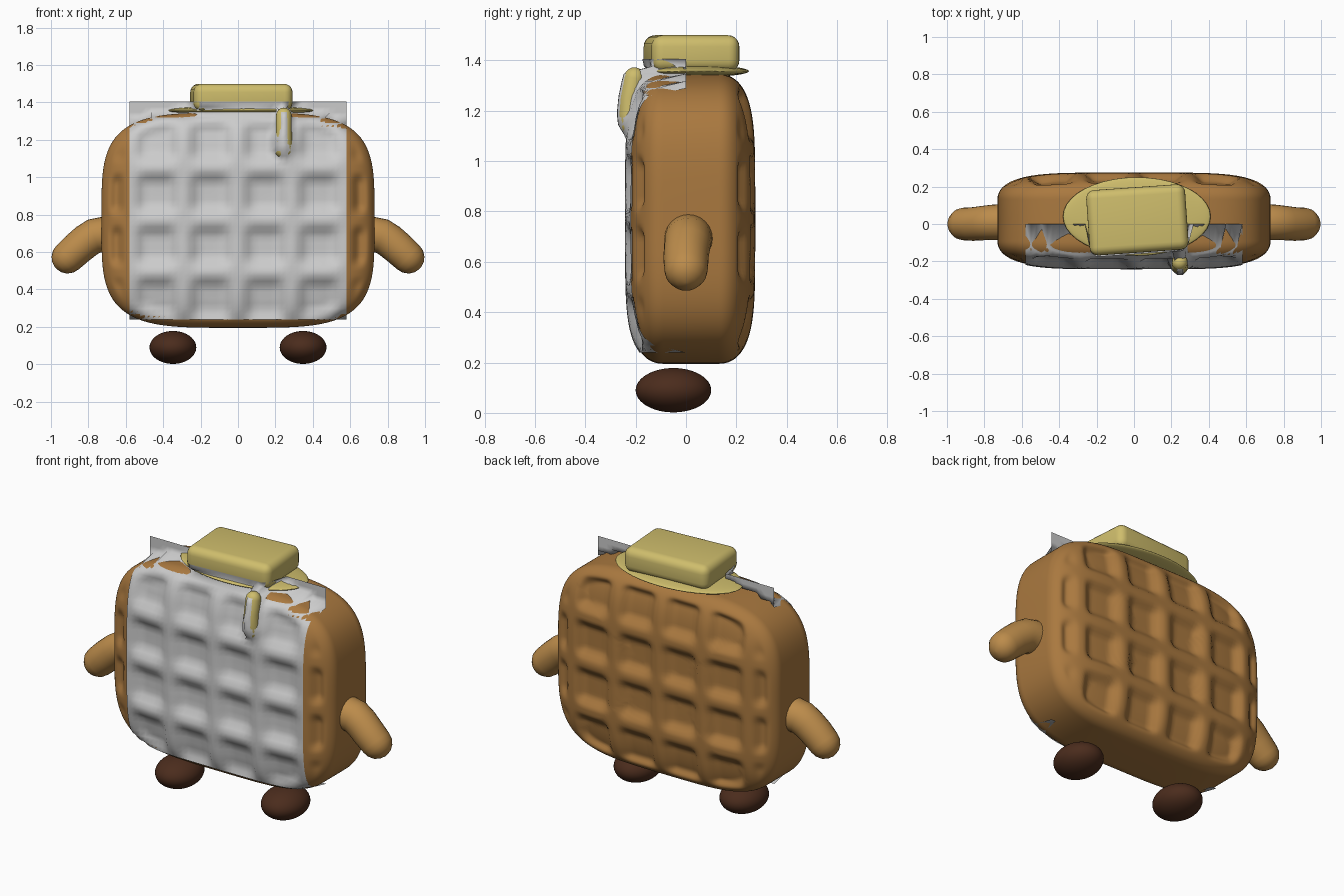
import bpy, bmesh, math
from mathutils import Vector, Matrix
from mathutils.bvhtree import BVHTree

if "Cube" in bpy.data.objects:
    bpy.data.objects.remove(bpy.data.objects["Cube"])


def material(name, col):
    m = bpy.data.materials.new(name)
    m.diffuse_color = (*col, 1)
    m.use_nodes = True
    m.node_tree.nodes["Principled BSDF"].inputs["Base Color"].default_value = m.diffuse_color
    return m


WAFFLE = material("waffle_brown", (0.40, 0.19, 0.05))
LIMB = material("limb_tan", (0.50, 0.26, 0.07))
BUTTER = material("butter_yellow", (0.62, 0.51, 0.15))
SHOE = material("shoe_brown", (0.07, 0.025, 0.012))


def finish(bm, name, mat=None, recalc=True):
    if recalc:
        bmesh.ops.recalc_face_normals(bm, faces=bm.faces[:])
    me = bpy.data.meshes.new(name)
    bm.to_mesh(me)
    bm.free()
    for p in me.polygons:
        p.use_smooth = True
    if mat:
        me.materials.append(mat)
    ob = bpy.data.objects.new(name, me)
    bpy.context.collection.objects.link(ob)
    return ob


def smoothstep(a, b, x):
    t = max(0.0, min(1.0, (x - a) / (b - a)))
    return t * t * (3 - 2 * t)


def ellipsoid(name, center, radii, mat):
    bm = bmesh.new()
    mtx = Matrix.Translation(center) @ Matrix.Diagonal((*radii, 1))
    bmesh.ops.create_uvsphere(bm, u_segments=40, v_segments=24, radius=1, matrix=mtx)
    return finish(bm, name, mat)


def tube(name, points, radii, ref, mat, seg=24):
    """Round tube along a path with hemispherical ends."""
    pts = [Vector(p) for p in points]
    d0, d1 = (pts[1] - pts[0]).normalized(), (pts[-1] - pts[-2]).normalized()
    rings = []
    angles = [math.radians(a) for a in (85, 65, 45, 22)]
    for a in angles:
        rings.append((pts[0] - d0 * radii[0] * math.sin(a), d0, radii[0] * math.cos(a)))
    for i, p in enumerate(pts):
        t = (pts[min(i + 1, len(pts) - 1)] - pts[max(i - 1, 0)]).normalized()
        rings.append((p, t, radii[i]))
    for a in reversed(angles):
        rings.append((pts[-1] + d1 * radii[-1] * math.sin(a), d1, radii[-1] * math.cos(a)))
    bm = bmesh.new()
    loops = []
    side = Vector(ref)
    for p, t, r in rings:
        up = side.cross(t)
        loops.append([bm.verts.new(p + r * (side * math.cos(k * math.tau / seg) + up * math.sin(k * math.tau / seg)))
                      for k in range(seg)])
    for a, b in zip(loops, loops[1:]):
        for k in range(seg):
            bm.faces.new((a[k], a[(k + 1) % seg], b[(k + 1) % seg], b[k]))
    bm.faces.new(loops[0])
    bm.faces.new(loops[-1])
    return finish(bm, name, mat)


# Waffle body: two dimpled superellipse faces joined by a smooth side band
HX, HZ, CZ, CY, N = 0.73, 0.575, 0.77, 0.02, 96


def ridge_distance(v, step):
    return abs(v - step * round(v / step))


def face_grid(bm, sign):
    grid = []
    for i in range(N + 1):
        row = []
        for j in range(N + 1):
            u, v = 2 * i / N - 1, 2 * j / N - 1
            t = max(abs(u), abs(v))
            r = math.sin(t * math.pi / 2)
            norm = (u ** 4 + v ** 4) ** 0.25 or 1
            x, z = HX * u * r / norm, HZ * v * r / norm
            depth = 0.11 + 0.145 * max(0, 1 - r ** 5) ** 0.45
            pocket = smoothstep(0.015, 0.085, ridge_distance(x, 0.29)) * \
                smoothstep(0.015, 0.085, ridge_distance(z, 0.28))
            depth -= 0.042 * pocket * (1 - smoothstep(0.86, 0.96, r))
            row.append(bm.verts.new((x, CY + sign * depth, CZ + z)))
        grid.append(row)
    for i in range(N):
        for j in range(N):
            bm.faces.new((grid[i][j], grid[i + 1][j], grid[i + 1][j + 1], grid[i][j + 1]))
    return ([grid[i][0] for i in range(N)] + [grid[N][j] for j in range(N)] +
            [grid[i][N] for i in range(N, 0, -1)] + [grid[0][j] for j in range(N, 0, -1)])


bm = bmesh.new()
front, back = face_grid(bm, -1), face_grid(bm, 1)
for k in range(len(front)):
    n = (k + 1) % len(front)
    bm.faces.new((front[k], front[n], back[n], back[k]))
body = finish(bm, "waffle_body", WAFFLE)

# Butter pat, melted pool and drip
bm = bmesh.new()
bmesh.ops.create_cube(bm, size=1, matrix=Matrix.Translation((0.018, 0.022, 1.427)) @
                      Matrix.Rotation(math.radians(4), 4, 'Z') @ Matrix.Diagonal((0.53, 0.35, 0.145, 1)))
bmesh.ops.bevel(bm, geom=bm.edges[:], offset=0.045, segments=5, profile=0.5, affect='EDGES')
butter = finish(bm, "butter_pat", BUTTER)
pool = ellipsoid("butter_pool", (0.015, 0.04, 1.357), (0.395, 0.21, 0.024), BUTTER)
drip = tube("butter_drip", [(0.245, -0.205, 1.33), (0.245, -0.222, 1.25), (0.245, -0.225, 1.19), (0.245, -0.215, 1.15)],
            [0.042, 0.042, 0.045, 0.05], (1, 0, 0), BUTTER)

# Thin face sheet draped over the front by projection
verts, polys = [], []
for ob in (body, butter, pool, drip):
    off = len(verts)
    verts += [v.co.copy() for v in ob.data.vertices]
    polys += [[off + k for k in p.vertices] for p in ob.data.polygons]
tree = BVHTree.FromPolygons(verts, polys)
bm = bmesh.new()
M = 40
sheet = []
for i in range(M + 1):
    row = []
    for j in range(M + 1):
        x, z = -0.58 + 1.16 * i / M, 0.24 + 1.165 * j / M
        hit = tree.ray_cast(Vector((x, -2, z)), Vector((0, 1, 0)))[0]
        row.append(bm.verts.new((x, hit.y - 0.007 if hit else 0.0, z)))
    sheet.append(row)
for i in range(M):
    for j in range(M):
        bm.faces.new((sheet[i][j], sheet[i + 1][j], sheet[i + 1][j + 1], sheet[i][j + 1]))
finish(bm, "face_sheet", recalc=False)

# Arms and feet, mirrored left and right
for s, side in ((-1, "left"), (1, "right")):
    path = [(0.64, 0.01, 0.69), (0.72, 0.01, 0.693), (0.77, 0.008, 0.685),
            (0.81, 0.005, 0.66), (0.86, 0.0, 0.618), (0.91, 0.0, 0.572)]
    tube(side + "_arm", [(s * x, y, z) for x, y, z in path],
         [0.097, 0.096, 0.094, 0.092, 0.09, 0.087], (0, 1, 0), LIMB)
    ellipsoid(side + "_foot", (s * 0.348, -0.05, 0.09), (0.125, 0.15, 0.088), SHOE)
